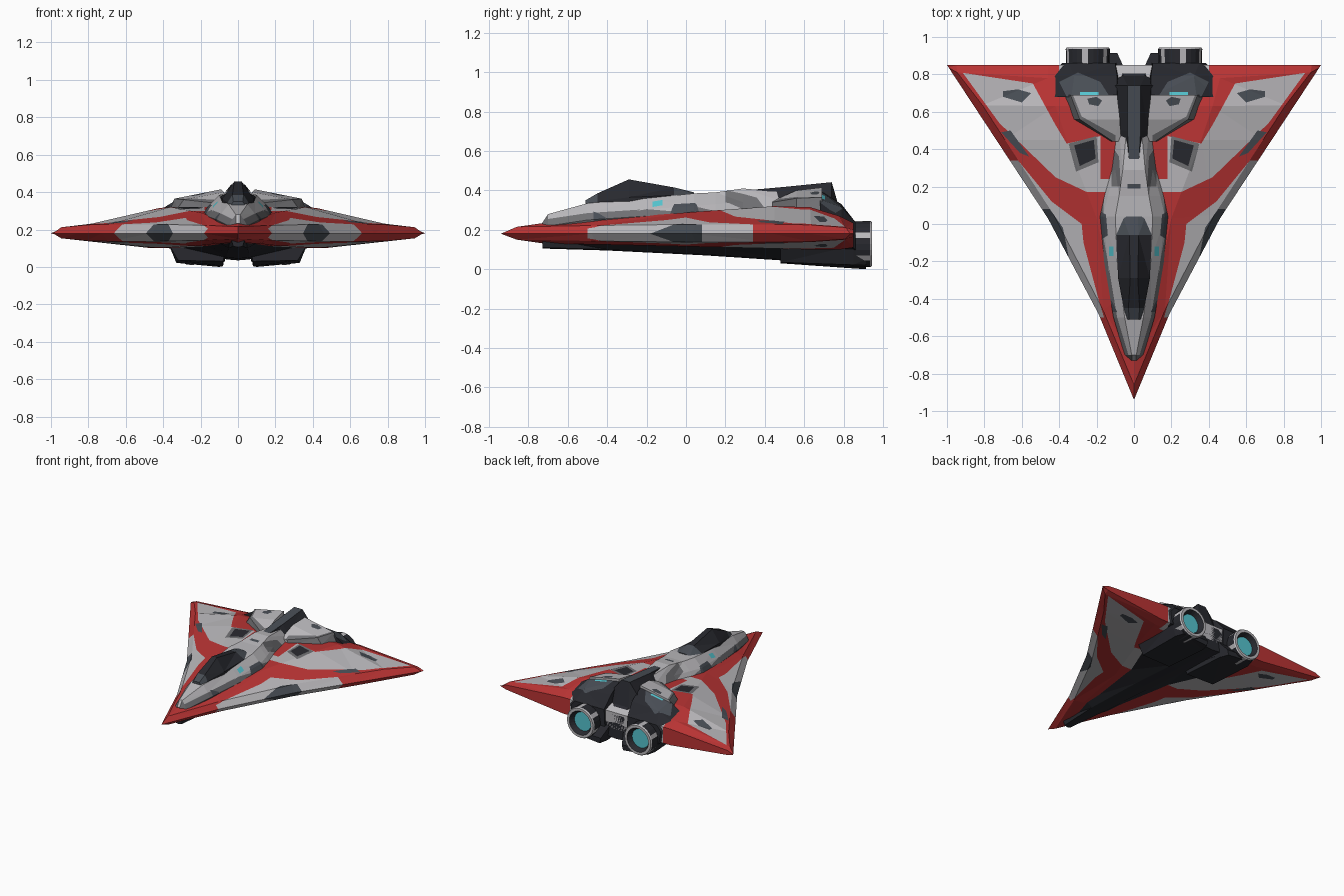
import bpy, bmesh, math
from mathutils import Vector

default_cube = bpy.data.objects.get("Cube")
if default_cube:
    bpy.data.objects.remove(default_cube, do_unlink=True)

# Materials
LIGHT, MID, SLATE, BLACK, RED, CYAN = range(6)
PALETTE = [
    ("light grey paint", (0.49, 0.48, 0.5)),
    ("mid grey trim", (0.16, 0.16, 0.17)),
    ("slate panel", (0.065, 0.075, 0.09)),
    ("near black", (0.021, 0.022, 0.028)),
    ("red paint", (0.49, 0.034, 0.034)),
    ("cyan glow", (0.09, 0.55, 0.62)),
]
materials = []
for label, rgb in PALETTE:
    mat = bpy.data.materials.new(label)
    mat.use_nodes = True
    mat.diffuse_color = (*rgb, 1)
    shader = next(n for n in mat.node_tree.nodes if n.type == 'BSDF_PRINCIPLED')
    shader.inputs["Base Color"].default_value = (*rgb, 1)
    materials.append(mat)


def inside(point, polygon):
    """True when the point lies in the polygon, seen from above."""
    hit = False
    for (ax, ay), (bx, by) in zip(polygon, polygon[1:] + polygon[:1]):
        if (ay > point.y) != (by > point.y):
            if point.x < ax + (bx - ax) * (point.y - ay) / (by - ay):
                hit = not hit
    return hit


def cut_outline(bm, polygon):
    """Slice the mesh along each side of a plan outline."""
    for (ax, ay), (bx, by) in zip(polygon, polygon[1:] + polygon[:1]):
        geom = bm.verts[:] + bm.edges[:] + bm.faces[:]
        bmesh.ops.bisect_plane(bm, geom=geom, dist=1e-5, plane_co=(ax, ay, 0),
                               plane_no=Vector((by - ay, ax - bx, 0)).normalized())


def loft(name, rings, base, zones=(), rule=None):
    """Skin closed rings into a half solid, paint it and mirror it across x."""
    bm = bmesh.new()
    loops = [[bm.verts.new(p) for p in ring] for ring in rings]
    count = len(loops[0])
    for a, b in zip(loops, loops[1:]):
        for i in range(count):
            j = (i + 1) % count
            bm.faces.new((a[i], a[j], b[j], b[i]))
    bm.faces.new(loops[0])
    bm.faces.new(loops[-1])
    bmesh.ops.remove_doubles(bm, verts=bm.verts, dist=1e-5)
    bmesh.ops.recalc_face_normals(bm, faces=bm.faces)
    bmesh.ops.triangulate(bm, faces=bm.faces)
    middle = [f for f in bm.faces if all(abs(v.co.x) < 1e-5 for v in f.verts)]
    bmesh.ops.delete(bm, geom=middle, context='FACES')
    for _, polygon in zones:
        cut_outline(bm, polygon)
    bm.normal_update()
    for face in bm.faces:
        centre = face.calc_center_median()
        face.material_index = rule(centre, face.normal) if rule else base
        for colour, polygon in zones:
            top_only = colour in (MID, BLACK, CYAN)
            if inside(centre, polygon) and (face.normal.z > 0 or not top_only):
                face.material_index = colour
    bmesh.ops.dissolve_limit(bm, angle_limit=0.002, verts=bm.verts,
                             edges=bm.edges, delimit={'MATERIAL'})
    mesh = bpy.data.meshes.new(name)
    bm.to_mesh(mesh)
    bm.free()
    for mat in materials:
        mesh.materials.append(mat)
    obj = bpy.data.objects.new(name, mesh)
    bpy.context.collection.objects.link(obj)
    mirror = obj.modifiers.new("Mirror", 'MIRROR')
    mirror.use_clip = True
    return obj


def section(y, *points):
    return [(x, y, z) for x, z in points]


def box(x0, x1, y0, y1):
    return [(x0, y0), (x1, y0), (x1, y1), (x0, y1)]


# Delta wing: sharp edge, bevel line and inner ridge at each station
def wing_ring(edge, bevel, ridge, low):
    bx, by, bz = bevel
    rx, ry, rz = ridge
    return [(0, ry, rz), ridge, bevel, (*edge, 0.18), (bx, by, 0.365 - bz),
            (rx, ry, low), (0, ry, low)]


wing_rings = [
    wing_ring((0, -.94), (0, -.86, .215), (0, -.72, .235), .13),
    wing_ring((.19, -.48), (.165, -.46, .222), (.11, -.42, .255), .125),
    wing_ring((.46, .03), (.43, .05, .228), (.2, .03, .29), .115),
    wing_ring((.73, .44), (.69, .45, .228), (.36, .45, .32), .105),
    wing_ring((.855, .63), (.81, .635, .225), (.42, .63, .315), .1),
    wing_ring((.99, .835), (.945, .81, .212), (.46, .78, .27), .1),
    wing_ring((1, .85), (.95, .85, .2), (.46, .85, .235), .11),
]
wing_zones = [
    (RED, box(-.1, .3, -1, -.5)),
    (RED, [(0, -.5), (.16, -.5), (.19, -.4), (.27, -.1), (.28, 0), (.44, .12), (.62, .34),
           (.8, .34), (1.1, .9), (.92, .815), (.72, .54), (.42, .25), (.25, .17), (0, .17)]),
    (RED, [(.4, .73), (.96, .815), (1.1, .9), (.4, .9)]),
    (RED, [(.36, .75), (.54, .75), (.42, .53), (.36, .43), (.18, .47), (.18, .24),
           (.05, .24), (.05, .55), (.3, .6)]),
    (SLATE, [(.34, -.22), (.52, .08), (.45, .08), (.38, -.02)]),
    (SLATE, [(.56, .36), (.61, .38), (.71, .49), (.66, .5)]),
    (SLATE, [(.55, .7), (.6, .65), (.7, .68), (.7, .71), (.62, .72)]),
    (MID, [(.19, .33), (.31, .28), (.35, .43), (.2, .47)]),
    (BLACK, [(.205, .35), (.29, .31), (.32, .42), (.215, .45)]),
]
loft("delta_wing", wing_rings, LIGHT, wing_zones)


# Fuselage: faceted upper hull with a grey trim strip at its foot
def hull_ring(y, top_w, top_z, side_w, side_z):
    return section(y, (0, top_z), (top_w, top_z), (side_w, side_z),
                   (side_w + .02, side_z - .035), (side_w, .2), (0, .2))


def hull_paint(centre, normal):
    return LIGHT if normal.z > .5 or centre.z > .3 else MID


hull_rings = [
    hull_ring(-.73, .004, .235, .01, .235),
    hull_ring(-.70, .012, .28, .03, .255),
    hull_ring(-.5, .05, .335, .09, .285),
    hull_ring(-.2, .09, .36, .14, .305),
    hull_ring(.04, .1, .385, .165, .32),
    hull_ring(.15, .08, .39, .14, .33),
    hull_ring(.29, .06, .41, .1, .34),
    hull_ring(.5, .04, .39, .08, .34),
    hull_ring(.7, .04, .38, .08, .33),
]
hull_zones = [
    (SLATE, box(-.01, .035, .19, .215)),
    (SLATE, [(.09, -.47), (.2, -.47), (.2, -.38), (.12, -.41)]),
    (SLATE, [(.14, -.06), (.2, -.1), (.2, .08), (.15, .05)]),
    (MID, [(.07, .2), (.12, .2), (.12, .42), (.08, .36)]),
    (CYAN, box(.11, .135, -.17, -.12)),
]
loft("fuselage", hull_rings, LIGHT, hull_zones, hull_paint)


# Canopy: black glass between slate end frames
def canopy_ring(y, top_w, top_z, side_w, side_z):
    return section(y, (0, top_z), (top_w, top_z), (side_w, side_z),
                   (side_w, .3), (0, .3))


canopy_rings = [
    canopy_ring(-.51, .025, .35, .035, .335),
    canopy_ring(-.45, .03, .385, .055, .345),
    canopy_ring(-.29, .02, .456, .085, .365),
    canopy_ring(-.06, .025, .415, .095, .375),
    canopy_ring(.04, .02, .39, .06, .38),
]
loft("canopy", canopy_rings, BLACK,
     rule=lambda c, n: SLATE if c.y < -.46 or c.y > -.06 else BLACK)

# Dorsal spine with a steep tail
spine_rings = [
    section(.3, (0, .4), (.025, .4), (.035, .36), (0, .36)),
    section(.5, (0, .418), (.035, .418), (.075, .36), (0, .3)),
    section(.74, (0, .442), (.035, .442), (.11, .35), (0, .15)),
    section(.79, (0, .27), (.06, .27), (.11, .22), (0, .06)),
    section(.85, (0, .22), (.06, .22), (.11, .18), (0, .05)),
]
loft("dorsal_spine", spine_rings, BLACK,
     rule=lambda c, n: SLATE if n.z > .9 and c.y < .7 else BLACK)

# Engine fairings rising toward the spine
fairing_rings = [
    section(.44, (.07, .345), (.11, .34), (.13, .3), (.07, .3)),
    section(.56, (.075, .4), (.29, .36), (.325, .31), (.075, .28)),
    section(.69, (.09, .415), (.34, .365), (.37, .3), (.09, .25)),
]
fairing_zones = [
    (MID, [(.1, .43), (.4, .5), (.4, .7), (.33, .7), (.28, .575), (.1, .475)]),
    (SLATE, [(.17, .66), (.19, .63), (.24, .64), (.25, .67), (.2, .68)]),
]
loft("engine_fairing", fairing_rings, LIGHT, fairing_zones)

# Engine housings sloping down to the nozzles
housing_rings = [
    section(.68, (.09, .4), (.335, .355), (.44, .29), (.45, .17), (.07, .05)),
    section(.79, (.09, .33), (.32, .315), (.455, .25), (.45, .16), (.07, .03)),
    section(.86, (.1, .24), (.35, .24), (.385, .2), (.37, .1), (.09, .03)),
]
housing_zones = [
    (SLATE, [(.13, .68), (.36, .68), (.4, .76), (.3, .81), (.18, .76)]),
    (CYAN, box(.19, .29, .688, .705)),
]
loft("engine_housing", housing_rings, BLACK, housing_zones)

# Lower engine pods
pod_rings = [
    section(.48, (.06, .12), (.08, .03), (.32, .035), (.37, .12)),
    section(.85, (.06, .12), (.08, .004), (.33, .022), (.37, .12)),
    section(.915, (.09, .04), (.1, .0), (.31, .02), (.33, .05)),
]
loft("lower_engine_pod", pod_rings, BLACK)

# Belly keel
keel_rings = [
    section(-.73, (0, .105), (.025, .11), (.04, .16), (0, .16)),
    section(-.4, (0, .095), (.05, .1), (.12, .14), (0, .16)),
    section(.1, (0, .07), (.06, .075), (.19, .125), (0, .16)),
    section(.48, (0, .045), (.06, .05), (.32, .11), (0, .16)),
    section(.85, (0, .035), (.06, .04), (.38, .105), (0, .16)),
]
loft("belly_keel", keel_rings, BLACK)

# Exhaust nozzles: striped barrel, pale rim and glowing core
SIDES, NOZZLE_X, NOZZLE_Z = 24, .247, .128


def nozzle_ring(y, radius):
    turns = [math.tau * i / SIDES for i in range(SIDES)]
    return [(NOZZLE_X + radius * math.cos(t), y, NOZZLE_Z + radius * math.sin(t))
            for t in turns]


def nozzle_paint(centre, normal):
    dx, dz = centre.x - NOZZLE_X, centre.z - NOZZLE_Z
    if centre.y > .936:
        return LIGHT
    if math.hypot(dx, dz) < .09:
        return CYAN if normal.y > .9 else BLACK
    step = int(math.atan2(dz, dx) % math.tau / math.tau * SIDES)
    return LIGHT if step % 4 == 1 else BLACK


nozzle_rings = [nozzle_ring(y, r) for y, r in
                [(.83, .115), (.935, .118), (.945, .112), (.945, .092), (.91, .072)]]
loft("exhaust_nozzle", nozzle_rings, BLACK, rule=nozzle_paint)
